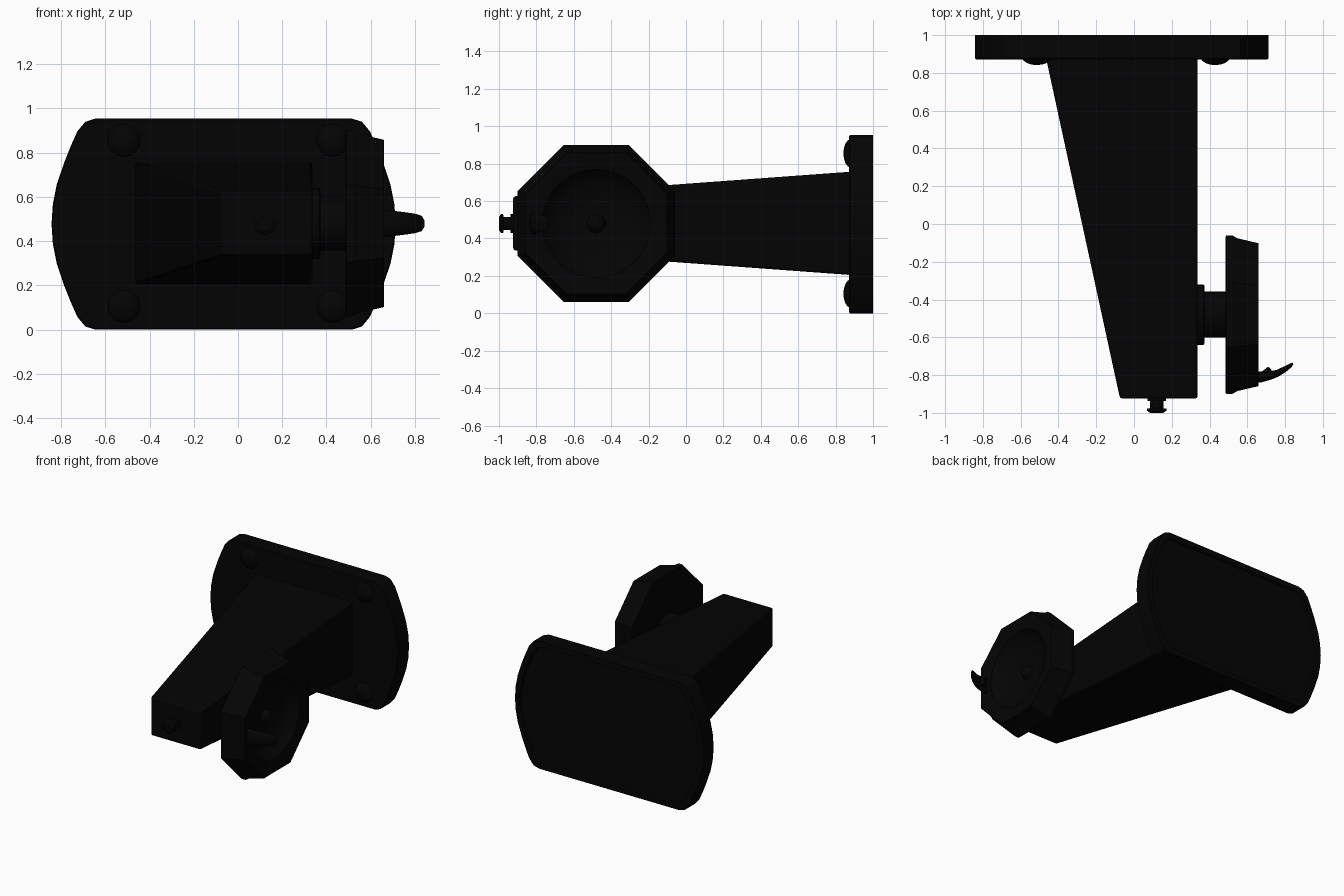
import bpy, bmesh, math

if "Cube" in bpy.data.objects:
    bpy.data.objects.remove(bpy.data.objects["Cube"])

black = bpy.data.materials.new("matte_black")
black.diffuse_color = (0.0012, 0.0012, 0.0012, 1)
black.use_nodes = True
black.node_tree.nodes["Principled BSDF"].inputs["Base Color"].default_value = black.diffuse_color


def finish(name, bm, bevel=0, angle=30):
    bmesh.ops.recalc_face_normals(bm, faces=bm.faces)
    me = bpy.data.meshes.new(name)
    bm.to_mesh(me)
    bm.free()
    me.materials.append(black)
    ob = bpy.data.objects.new(name, me)
    bpy.context.collection.objects.link(ob)
    if bevel:
        mod = ob.modifiers.new("bevel", "BEVEL")
        mod.width, mod.segments, mod.limit_method = bevel, 2, "ANGLE"
    bpy.ops.object.select_all(action="DESELECT")
    ob.select_set(True)
    bpy.context.view_layer.objects.active = ob
    bpy.ops.object.shade_smooth_by_angle(angle=math.radians(angle))
    return ob


def loft(name, rings, bevel=0, angle=30):
    """Skin a list of equal-length point rings and cap both ends."""
    bm = bmesh.new()
    vs = [[bm.verts.new(p) for p in r] for r in rings]
    n = len(rings[0])
    for a, b in zip(vs, vs[1:]):
        for i in range(n):
            j = (i + 1) % n
            bm.faces.new((a[i], a[j], b[j], b[i]))
    bm.faces.new(vs[0][::-1])
    bm.faces.new(vs[-1])
    return finish(name, bm, bevel, angle)


def ring(axis, c, pos, r, n=32, octagon=False):
    """Circle (or octagon of apothem r) about the x or y axis; c = (other, z)."""
    pts = []
    for i in range(n):
        a = 2 * math.pi * i / n + math.pi / 8
        k = r
        if octagon:
            k /= math.cos((a + math.pi / 8) % (math.pi / 4) - math.pi / 8)
        u, z = c[0] + k * math.cos(a), c[1] + k * math.sin(a)
        pts.append((pos, u, z) if axis == "x" else (u, pos, z))
    return pts


def turned(name, axis, c, profile, n=32, **kw):
    return loft(name, [ring(axis, c, p, r, n) for p, r in profile], **kw)


# Wall plate: arched ends, shallow recess in the back
quarter = [(0.58, 0.477), (0.625, 0.463), (0.661, 0.42), (0.69, 0.355), (0.72, 0.28),
           (0.754, 0.18), (0.772, 0.09), (0.778, 0)]
half = quarter + [(x, -z) for x, z in quarter[-2::-1]]
outline = half + [(-x, -z) for x, z in half]


def plate_ring(y, inset=0):
    sx, sz = 1 - inset / 0.778, 1 - inset / 0.477
    return [(-0.065 + x * sx, y, 0.477 + z * sz) for x, z in outline]


loft("wall_plate", [plate_ring(0.872, 0.006), plate_ring(0.878), plate_ring(1.0),
                    plate_ring(1.0, 0.04), plate_ring(0.985, 0.045)])


# Tapered arm
def box_ring(y, x0, x1, z0, z1):
    return [(x0, y, z0), (x1, y, z0), (x1, y, z1), (x0, y, z1)]


loft("arm", [box_ring(-0.924, -0.074, 0.336, 0.337, 0.625),
             box_ring(0.88, -0.466, 0.336, 0.205, 0.757)], bevel=0.012)

# Domed plate screws
for i, x in enumerate((-0.515, 0.43)):
    for j, z in enumerate((0.105, 0.855)):
        turned(f"plate_screw_{i}{j}", "y", (x, z),
               [(0.88, 0.077), (0.865, 0.070), (0.852, 0.052),
                (0.845, 0.03), (0.842, 0.012)], n=20, angle=50)

# Front knob
turned("front_knob", "y", (0.12, 0.48),
       [(-0.91, 0.05), (-0.937, 0.05), (-0.937, 0.035), (-0.975, 0.035),
        (-0.978, 0.052), (-0.988, 0.052), (-1.0, 0.035)], n=20)

# Washer and shaft on the side of the arm
hub = (-0.48, 0.48)
turned("washer", "x", hub, [(0.32, 0.16), (0.367, 0.16), (0.372, 0.153)])
turned("shaft", "x", hub, [(0.36, 0.122), (0.50, 0.122)])

# Octagonal dish blending into a round bowl: (x, radius, octagonal)
loft("dish", [ring("x", hub, p, r, 32, o) for p, r, o in
              [(0.485, 0.414, 1), (0.49, 0.42, 1), (0.52, 0.42, 1), (0.545, 0.405, 1),
               (0.66, 0.378, 1), (0.66, 0.36, 1), (0.642, 0.29, 0),
               (0.605, 0.26, 0), (0.572, 0.20, 0), (0.555, 0.10, 0)]])

# Round button in the bowl
turned("dish_button", "x", hub,
       [(0.555 + 0.05 * math.sin(a), 0.05 * math.cos(a))
        for a in (math.radians(d) for d in range(-80, 81, 20))], n=20, angle=60)

# Curved finger hook: (x, y, half thickness, half height)
path = [(0.62, -0.808, 0.032, 0.062), (0.665, -0.81, 0.028, 0.06),
        (0.72, -0.802, 0.021, 0.055), (0.76, -0.79, 0.017, 0.050),
        (0.80, -0.768, 0.014, 0.044), (0.83, -0.748, 0.010, 0.035),
        (0.842, -0.738, 0.004, 0.016)]
turns = [2 * math.pi * i / 16 for i in range(16)]
loft("hook", [[(x - 0.4 * t * math.cos(a), y + t * math.cos(a), 0.48 + h * math.sin(a))
               for a in turns] for x, y, t, h in path], angle=50)

# Small spur on top of the hook
spur = [(0.66, -0.80), (0.735, -0.80), (0.728, -0.772), (0.712, -0.754), (0.675, -0.782)]
loft("hook_spur", [[(x, y, z) for x, y in spur] for z in (0.45, 0.51)], bevel=0.005)
